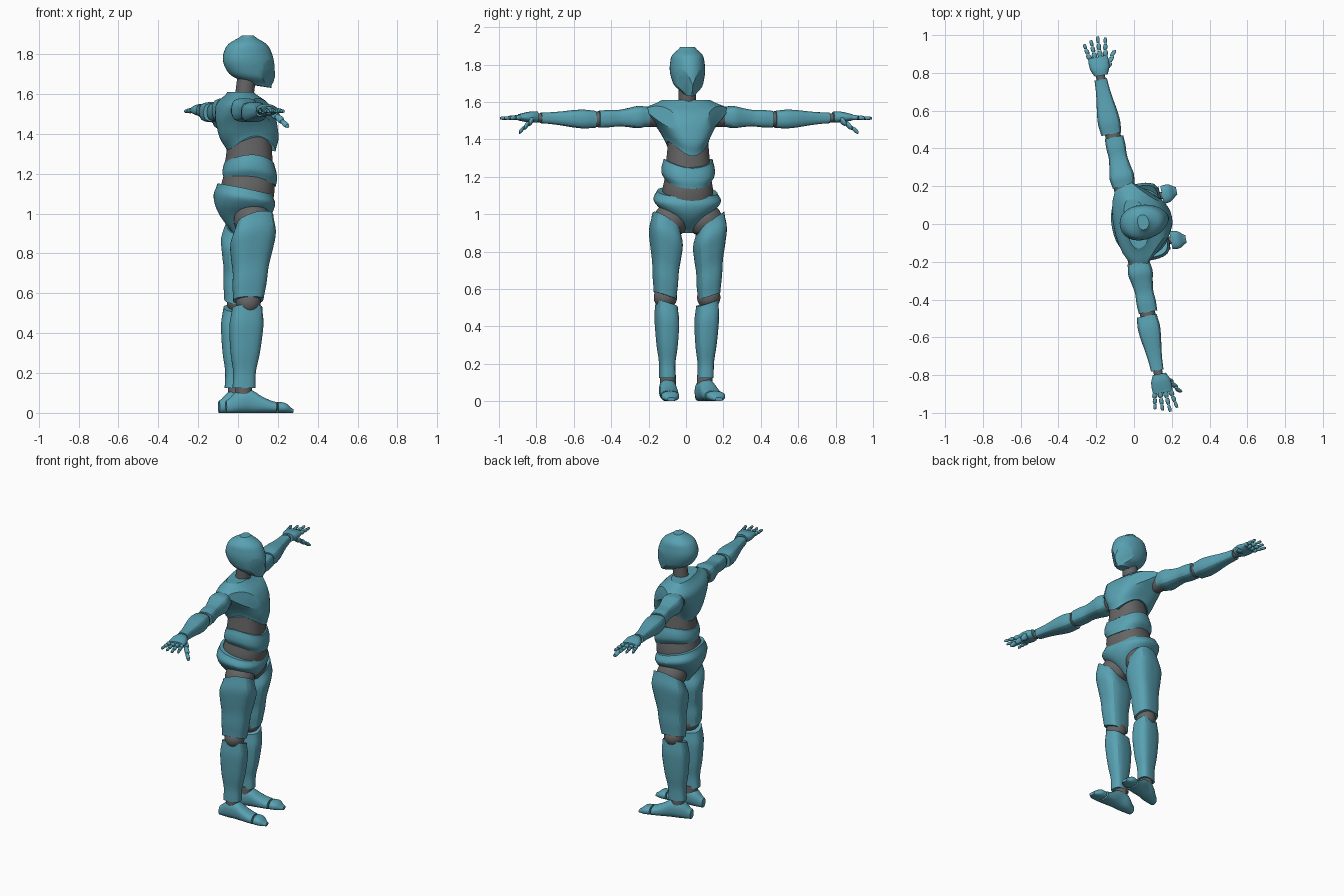
import bpy, bmesh, math
from mathutils import Matrix, Vector

cube = bpy.data.objects.get("Cube")
if cube:
    bpy.data.objects.remove(cube, do_unlink=True)

TURN = Matrix.Rotation(math.radians(11), 4, 'Z')
SEGMENTS = 32
SMOOTHING = 4


def material(name, rgb):
    mat = bpy.data.materials.new(name)
    mat.use_nodes = True
    mat.diffuse_color = (*rgb, 1)
    mat.node_tree.nodes["Principled BSDF"].inputs["Base Color"].default_value = (*rgb, 1)
    return mat


SHELL = material("teal shell", (.1, .36, .45))
JOINT = material("grey joint", (.13, .13, .13))


def sample(values, u):
    """Smooth curve through evenly spaced values."""
    last = len(values) - 1
    i = min(int(u * last), last - 1)
    t = u * last - i
    before, a, b, after = (values[max(0, min(last, i + k))] for k in (-1, 0, 1, 2))
    slope_a, slope_b = (b - before) / 2, (after - a) / 2
    rise = b - a
    return a + t * (slope_a + t * (3 * rise - 2 * slope_a - slope_b + t * (slope_a + slope_b - 2 * rise)))


def ring_points(u, start, end, radii, widths, low, high, power, ridge, taper, lean, grounded):
    """One cross-section; low and high hold the tilt along a, along b, and the arch."""
    along, a, b = Vector(start).lerp(Vector(end), u)
    tilt_a, tilt_b, arch = Vector(low).lerp(Vector(high), u)
    ra, rb = sample(radii, u), sample(widths, u)
    a += lean * (1 - u) ** 4
    if grounded:
        b += rb
    for i in range(SEGMENTS):
        angle = math.tau * i / SEGMENTS
        c, s = math.cos(angle), math.sin(angle)
        r = (abs(c) ** power + abs(s) ** power) ** (-1 / power)
        r *= 1 - ridge * abs(math.cos(2 * angle))
        yield (along + tilt_a * c + tilt_b * s + arch * math.cos(2 * angle),
               a + ra * r * c, b + rb * r * s * (1 - taper * c))


def loft(name, start, end, radii, widths=None, ratio=1, axis='z', mat=SHELL, side=1,
         low=(0, 0, 0), high=(0, 0, 0), power=2.4, ridge=0, taper=0, lean=0,
         grounded=False, facets=()):
    """Skin evenly spaced cross-sections from start to end (distance, a, b)."""
    widths = widths or [r * ratio for r in radii]
    bm = bmesh.new()
    rings = []
    count = (len(radii) - 1) * SMOOTHING
    for step in range(count + 1):
        ring = []
        for d, a, b in ring_points(step / count, start, end, radii, widths, low, high,
                                   power, ridge, taper, lean, grounded):
            x, y, z = {'x': (d, a, b), 'y': (a, d, b), 'z': (a, b, d)}[axis]
            ring.append(bm.verts.new((x, y * side, z)))
        rings.append(ring)
    for lower, upper in zip(rings, rings[1:]):
        for i in range(SEGMENTS):
            bm.faces.new((lower[i - 1], lower[i], upper[i], upper[i - 1]))
    bm.faces.new(rings[0])
    bm.faces.new(rings[-1])
    # Shave flat facets
    for point, normal in facets:
        cut = bmesh.ops.bisect_plane(bm, geom=bm.verts[:] + bm.edges[:] + bm.faces[:],
                                     plane_co=point, plane_no=normal, clear_outer=True)
        rim = [e for e in cut['geom_cut'] if isinstance(e, bmesh.types.BMEdge)]
        bmesh.ops.holes_fill(bm, edges=rim, sides=0)
    bmesh.ops.recalc_face_normals(bm, faces=bm.faces[:])
    bm.transform(TURN)
    mesh = bpy.data.meshes.new(name)
    bm.to_mesh(mesh)
    bm.free()
    mesh.materials.append(mat)
    obj = bpy.data.objects.new(name, mesh)
    bpy.context.collection.objects.link(obj)
    bpy.ops.object.select_all(action='DESELECT')
    obj.select_set(True)
    bpy.context.view_layer.objects.active = obj
    bpy.ops.object.shade_smooth_by_angle(angle=math.radians(28))


def link(name, start, end, radius, **options):
    """Grey cylinder between two shells."""
    loft(name, start, end, (radius, radius), mat=JOINT, power=2, **options)


def ball(name, centre, radius, side):
    """Grey ball joint."""
    reach = Vector((radius, 0, 0))
    profile = [radius * math.sqrt(1.01 - (i / 4) ** 2) for i in range(-4, 5)]
    loft(name, Vector(centre) - reach, Vector(centre) + reach, profile, mat=JOINT, power=2, side=side)


def paired_facets(point, normal):
    return [((point[0], s * point[1], point[2]), (normal[0], s * normal[1], normal[2])) for s in (1, -1)]


# Head and neck
loft("head", (1.64, .05, 0), (1.893, .05, 0), radii=(.06, .11, .125, .129, .12, .095, .03),
     widths=(.03, .07, .085, .092, .09, .08, .04), lean=.06, low=(-.01, 0, 0), power=2.1, taper=.1,
     facets=paired_facets((.145, .05, 1.73), (.64, .74, -.2)))
link("neck", (1.57, .03, 0), (1.69, .045, 0), .047)

# Torso
loft("chest", (1.35, .07, 0), (1.61, .015, 0), radii=(.12, .145, .15, .145, .12, .06),
     widths=(.11, .13, .16, .2, .22, .13), low=(0, 0, -.04), taper=.15,
     facets=paired_facets((.16, .11, 1.45), (.72, .66, .2)))
loft("upper_abdomen", (1.22, .055, 0), (1.41, .06, 0), (.12, .105), mat=JOINT)
loft("waist", (1.165, .06, 0), (1.275, .06, 0), radii=(.13, .135, .13, .12),
     widths=(.12, .14, .14, .13), low=(-.02, 0, -.01), high=(-.01, 0, -.02))
loft("lower_abdomen", (1.03, .04, 0), (1.21, .055, 0), (.13, .135, .12), mat=JOINT)
loft("pelvis", (.9, .025, 0), (1.12, .035, 0), radii=(.05, .09, .125, .145, .15, .135),
     widths=(.03, .06, .1, .15, .18, .16), high=(-.03, 0, 0))

for side, word in ((1, "left"), (-1, "right")):
    def part(name, start, end, radii, **options):
        loft(word + "_" + name, start, end, radii, side=side, **options)

    def joint(name, start, end, radius, **options):
        link(word + "_" + name, start, end, radius, side=side, **options)

    # Leg
    ball(word + "_hip", (.965, .055, .095), .092, side)
    part("thigh", (.565, .03, .12), (.955, .06, .12), (.08, .09, .095, .11, .12, .1),
         ratio=.76, low=(0, .02, 0), high=(.02, .055, 0), ridge=.06)
    ball(word + "_knee", (.555, .03, .118), .062, side)
    part("shin", (.125, .01, .104), (.525, .025, .11), (.06, .06, .075, .085, .09, .08),
         ratio=.74, high=(0, .02, 0), ridge=.06)
    joint("ankle", (.08, .01, .1), (.14, .01, .1), .042)
    part("foot", (-.08, .09, 0), (.165, .12, 0), (.026, .046, .046, .05, .05),
         widths=(.03, .056, .058, .04, .028), axis='x', grounded=True)
    joint("toe_joint", (.14, .12, .03), (.19, .12, .03), .02, axis='x')
    part("toes", (.175, .122, 0), (.255, .13, 0), (.048, .046, .02),
         widths=(.027, .025, .01), axis='x', grounded=True)

    # Arm
    joint("shoulder_joint", (.16, -.015, 1.52), (.225, -.015, 1.52), .055, axis='y')
    part("upper_arm", (.205, -.016, 1.522), (.472, -.016, 1.508), (.062, .07, .06, .052, .055, .053),
         ratio=.9, axis='y', ridge=.06)
    joint("elbow", (.46, -.02, 1.507), (.51, -.02, 1.507), .041, axis='y')
    part("forearm", (.49, -.027, 1.507), (.785, -.027, 1.515), (.057, .063, .058, .048, .04, .036),
         ratio=.85, axis='y', ridge=.06)
    joint("wrist", (.77, -.025, 1.515), (.82, -.025, 1.515), .024, axis='y')
    part("palm", (.805, -.02, 1.52), (.905, -.02, 1.518), (.036, .05, .054, .052),
         widths=(.028, .03, .025, .018), axis='y')

    # Digits, three phalanges each
    def digit(name, base, tip, radius):
        base, tip = Vector(base), Vector(tip)
        for k in range(3):
            r = radius * (1 - k / 6)
            part(f"{name}_{k + 1}", base.lerp(tip, k / 3), base.lerp(tip, (k + .92) / 3),
                 (r * .8, r, r, r * .7), axis='y', power=2)

    for i, finger in enumerate(("little", "ring", "middle", "index")):
        x = .028 * (i - 2)
        length = .115 - .014 * abs(i - 2)
        digit(finger + "_finger", (.9, x - .007, 1.517), (.9 + length, x * 1.4, 1.513), .0135)
    digit("thumb", (.835, .015, 1.508), (.925, .075, 1.436), .02)
